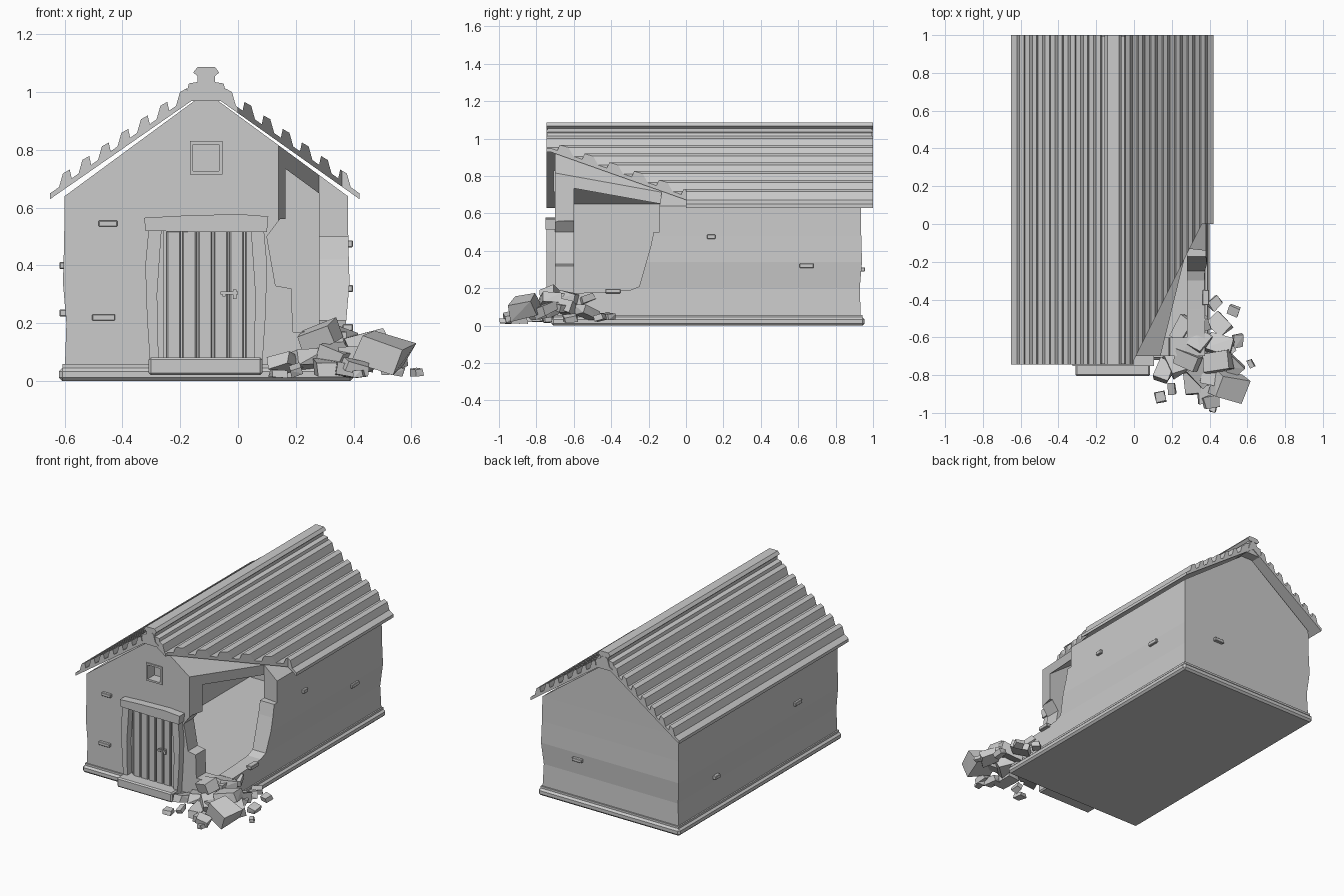
import bpy, bmesh, math, random
from mathutils import Vector, Matrix, Euler

random.seed(4)
stone = bpy.data.materials.new("pale grey")
stone.diffuse_color = (0.6, 0.6, 0.6, 1)


def finish(name, bm):
    bmesh.ops.recalc_face_normals(bm, faces=bm.faces)
    me = bpy.data.meshes.new(name)
    bm.to_mesh(me)
    bm.free()
    me.materials.append(stone)
    ob = bpy.data.objects.new(name, me)
    bpy.context.collection.objects.link(ob)
    return ob


def prism(name, pts, axis, a, b):
    """Extrude a 2D outline along an axis from a to b."""
    place = {"x": lambda p, t: (t, p[0], p[1]),
             "y": lambda p, t: (p[0], t, p[1]),
             "z": lambda p, t: (p[0], p[1], t)}[axis]
    bm = bmesh.new()
    ends = [[bm.verts.new(place(p, t)) for p in pts] for t in (a, b)]
    n = len(pts)
    for e in ends:
        bm.faces.new(e)
    for i in range(n):
        j = (i + 1) % n
        bm.faces.new((ends[0][i], ends[0][j], ends[1][j], ends[1][i]))
    return finish(name, bm)


def box(name, x, y, z, bevel=0.0):
    ob = prism(name, [(x[0], y[0]), (x[1], y[0]), (x[1], y[1]), (x[0], y[1])], "z", *z)
    if bevel:
        m = ob.modifiers.new("bevel", "BEVEL")
        m.width = bevel
        m.segments = 1
    return ob


def cut(ob, cutter):
    m = ob.modifiers.new("cut", "BOOLEAN")
    m.operation = "DIFFERENCE"
    m.solver = "EXACT"
    m.object = cutter
    bpy.context.view_layer.objects.active = ob
    bpy.ops.object.modifier_apply(modifier=m.name)
    bpy.data.objects.remove(cutter)


# Walls: slightly uneven rings rising to a gable
RX = -0.11
bm = bmesh.new()
rings = []
for z, d in ((0.03, 0.0), (0.2, -0.006), (0.34, 0.006), (0.48, 0.002), (0.64, 0.0)):
    rings.append([bm.verts.new(p) for p in ((-0.6 - d, -0.7, z), (0.38 + d, -0.7, z),
                                            (0.38 + d, 0.935 + d, z), (-0.6 - d, 0.935 + d, z))])
for lo, hi in zip(rings, rings[1:]):
    for i in range(4):
        j = (i + 1) % 4
        bm.faces.new((lo[i], lo[j], hi[j], hi[i]))
bm.faces.new(rings[0])
t = rings[-1]
f, b = bm.verts.new((RX, -0.7, 1.0)), bm.verts.new((RX, 0.935, 1.0))
for face in ((t[0], t[1], f), (t[2], t[3], b), (t[1], t[2], b, f), (t[3], t[0], f, b)):
    bm.faces.new(face)
walls = finish("walls", bm)

# Hollow room, then the collapsed front corner and the window recess
cut(walls, prism("room", [(-0.5, 0.06), (0.28, 0.06), (0.28, 0.65), (RX, 0.935), (-0.5, 0.65)],
                 "y", -0.6, 0.835))
cut(walls, prism("broken_roof", [(0.13, -0.8), (0.14, -0.7), (0.28, -0.13), (0.5, -0.155), (0.5, -0.8)],
                 "z", 0.5, 1.2))
cut(walls, prism("broken_front", [(0.10, 0.5), (0.13, 0.33), (0.185, 0.32), (0.19, 0.17),
                                  (0.5, 0.175), (0.5, 0.56), (0.145, 0.56)], "y", -0.8, -0.59))
cut(walls, prism("broken_side", [(-0.8, 0.165), (-0.45, 0.18), (-0.3, 0.19), (-0.25, 0.21),
                                 (-0.19, 0.42), (-0.16, 0.56), (-0.8, 0.56)], "x", 0.27, 0.5))
cut(walls, box("window_hole", (-0.155, -0.065), (-0.8, -0.64), (0.727, 0.818)))

# Window frame
for n, x, z in (("left", (-0.167, -0.155), (0.715, 0.83)), ("right", (-0.065, -0.053), (0.715, 0.83)),
                ("bottom", (-0.155, -0.065), (0.715, 0.727)), ("top", (-0.155, -0.065), (0.818, 0.83))):
    box("window_frame_" + n, x, (-0.708, -0.69), z)

# Plinth, with a low upper lip
box("plinth", (-0.62, 0.4), (-0.72, 0.955), (0.0, 0.045), 0.012)
box("plinth_lip", (-0.608, 0.388), (-0.708, 0.943), (0.04, 0.058))


# Ribbed roof sheets
def sheet(name, side, run, ribs=8):
    at = lambda u, h: (RX + side * run * u, 1.005 - 0.375 * u + h)
    top = []
    for i in range(ribs):
        for k, h in ((0.0, 0.055), (0.35, 0.058), (0.55, 0.02), (0.9, 0.02)):
            top.append(at((i + k) / ribs, h))
    return prism(name, [at(0, 0)] + top + [at(1, 0.02), at(1, 0)], "y", -0.745, 1.0)


sheet("roof_left", -1, 0.54)
right = sheet("roof_right", 1, 0.53)
cut(right, prism("roof_break", [(0.0, -0.8), (0.0, -0.72), (0.36, 0.0), (0.6, 0.0), (0.6, -0.8)],
                 "z", 0.4, 1.3))

# Ridge neck and cap
prism("ridge_neck", [(RX + x, z) for x, z in ((-0.075, 0.97), (0.075, 0.97), (0.06, 1.03), (0.03, 1.035),
                                              (0.03, 1.06), (-0.03, 1.06), (-0.03, 1.035), (-0.06, 1.03))],
      "y", -0.74, 0.995)
prism("ridge_cap", [(RX + x, z) for x, z in ((-0.045, 1.068), (-0.03, 1.087), (0.03, 1.087),
                                             (0.045, 1.068), (0.03, 1.055), (-0.03, 1.055))],
      "y", -0.745, 1.0)

# Door: planks, bowed posts, lintel, sill, latch
for i in range(6):
    x = -0.25 + i * 0.0545
    box("door_plank", (x + 0.003, x + 0.0515), (-0.725, -0.69), (0.07, 0.52), 0.004)
box("door_backing", (-0.26, 0.085), (-0.712, -0.69), (0.07, 0.52))
for s in (-1, 1):
    cx = -0.11
    prism("door_post", [(cx + s * (x + 0.005), z) for x, z in
                        ((0.19, 0.07), (0.16, 0.07), (0.165, 0.3), (0.15, 0.52),
                         (0.195, 0.52), (0.206, 0.4), (0.2, 0.22))], "y", -0.745, -0.69)
prism("lintel", [(-0.32, 0.52), (-0.1, 0.515), (0.1, 0.515), (0.105, 0.57), (0.0, 0.578),
                 (-0.2, 0.572), (-0.325, 0.565)], "y", -0.752, -0.68)
box("door_sill", (-0.31, 0.085), (-0.805, -0.69), (0.02, 0.082), 0.008)
box("latch_bar", (-0.06, 0.0), (-0.745, -0.735), (0.3, 0.309))
box("latch_plate", (-0.018, -0.006), (-0.74, -0.72), (0.284, 0.316))
box("latch_stud", (-0.054, -0.044), (-0.74, -0.72), (0.292, 0.312))

# Protruding bricks on each wall
for x, z, w in ((-0.45, 0.545, 0.065), (-0.465, 0.22, 0.08)):
    box("front_brick", (x - w / 2, x + w / 2), (-0.718, -0.68), (z - 0.011, z + 0.011), 0.003)
for x, y, z, w in ((0.38, 0.135, 0.475, 0.045), (0.38, 0.645, 0.32, 0.075), (0.38, -0.39, 0.185, 0.08),
                   (-0.6, 0.55, 0.235, 0.05), (-0.6, -0.28, 0.4, 0.07)):
    box("side_brick", (x - 0.018, x + 0.018), (y - w / 2, y + w / 2), (z - 0.012, z + 0.012), 0.003)
box("back_brick", (0.085, 0.155), (0.92, 0.957), (0.29, 0.312), 0.003)


# Rubble: randomly skewed, tilted blocks
def rock(x, y, z, s):
    size = Vector((s, s * random.uniform(0.6, 0.9), s * random.uniform(0.4, 0.6)))
    rot = Euler((random.uniform(-0.35, 0.35), random.uniform(-0.35, 0.35), random.uniform(0, 3.1)))
    bm = bmesh.new()
    for c in [(i, j, k) for i in (-1, 1) for j in (-1, 1) for k in (-1, 1)]:
        p = Vector([v * size[n] / 2 * random.uniform(0.75, 1.1) for n, v in enumerate(c)])
        bm.verts.new(p)
    bmesh.ops.convex_hull(bm, input=bm.verts[:])
    bmesh.ops.dissolve_limit(bm, angle_limit=0.12, verts=bm.verts[:], edges=bm.edges[:])
    bm.transform(Matrix.Translation((x, y, 0)) @ rot.to_matrix().to_4x4())
    low = min(v.co.z for v in bm.verts)
    bm.transform(Matrix.Translation((0, 0, z - low)))
    finish("rubble", bm)


for r in ((0.44, -0.73, 0.09, 0.15), (0.28, -0.72, 0.09, 0.14), (0.34, -0.62, 0.11, 0.12),
          (0.24, -0.73, 0.03, 0.15), (0.36, -0.77, 0.03, 0.16), (0.45, -0.64, 0.03, 0.15),
          (0.5, -0.86, 0.02, 0.17), (0.41, -0.94, 0.015, 0.09), (0.31, -0.84, 0.015, 0.13),
          (0.16, -0.78, 0.02, 0.11), (0.14, -0.915, 0.01, 0.06), (0.2, -0.87, 0.01, 0.06),
          (0.55, -0.62, 0.015, 0.07), (0.62, -0.74, 0.015, 0.045), (0.53, -0.46, 0.02, 0.06),
          (0.43, -0.42, 0.03, 0.07), (0.45, -0.53, 0.03, 0.12), (0.36, -0.53, 0.1, 0.09),
          (0.26, -0.55, 0.06, 0.13), (0.27, -0.64, 0.06, 0.13), (0.52, -0.75, 0.03, 0.12),
          (0.41, -0.82, 0.06, 0.11), (0.48, -0.68, 0.07, 0.1), (0.42, -0.965, 0.01, 0.065),
          (0.37, -0.9, 0.01, 0.1)):
    rock(*r)
